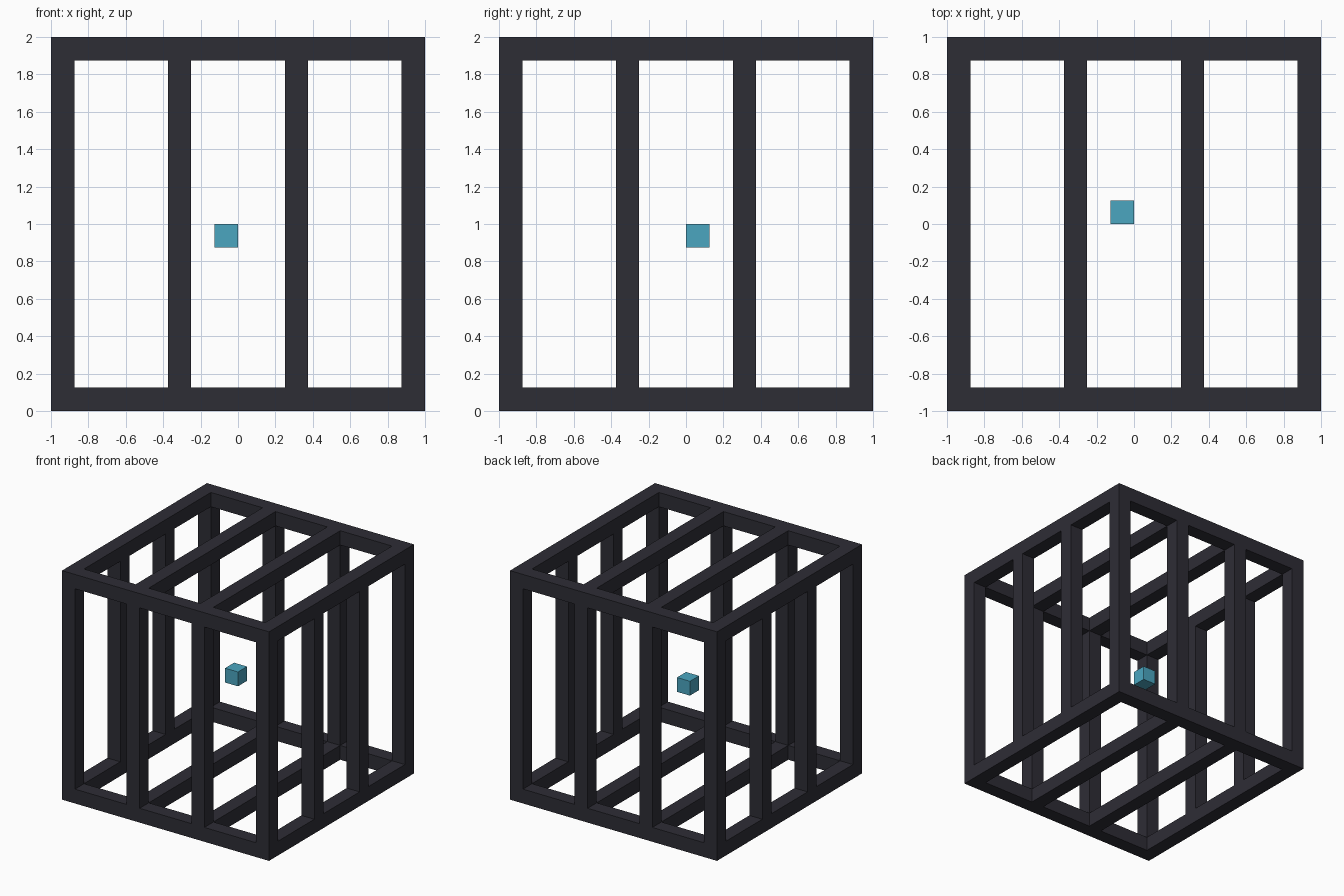
import bpy

cube = bpy.data.objects.get("Cube")
if cube:
    bpy.data.objects.remove(cube, do_unlink=True)

T = 0.125              # bar thickness
E = 1 - T / 2          # centre line of the outer frame
B = 0.3125             # offset of the inner bars
SPAN = 2 - 2 * T       # clear length between frame members


def material(name, rgb):
    m = bpy.data.materials.new(name)
    m.use_nodes = True
    m.diffuse_color = (*rgb, 1)
    m.node_tree.nodes["Principled BSDF"].inputs["Base Color"].default_value = (*rgb, 1)
    return m


charcoal = material("charcoal", (0.027, 0.026, 0.036))
teal = material("teal blue", (0.07, 0.38, 0.527))


def box(name, centre, size, mat):
    bpy.ops.mesh.primitive_cube_add(size=1, location=centre)
    ob = bpy.context.object
    ob.name = name
    ob.scale = size
    bpy.ops.object.transform_apply(location=False, rotation=False, scale=True)
    ob.data.materials.append(mat)
    return ob


X = {-1: "right", 1: "left"}
Y = {-1: "front", 1: "back"}
Z = {-1: "bottom", 1: "top"}

for a in (-1, 1):
    for b in (-1, 1):
        # Outer frame: full-height posts with rails fitted between them
        box(f"{Y[b]}_{X[a]}_post", (a * E, b * E, 1), (T, T, 2), charcoal)
        box(f"{Z[b]}_{Y[a]}_rail", (0, a * E, 1 + b * E), (SPAN, T, T), charcoal)
        box(f"{Z[b]}_{X[a]}_rail", (a * E, 0, 1 + b * E), (T, SPAN, T), charcoal)
        # Inner bars: upright on the four sides, front to back on top and bottom
        box(f"{Y[b]}_{X[a]}_bar", (a * B, b * E, 1), (T, T, SPAN), charcoal)
        box(f"{X[a]}_{Y[b]}_side_bar", (a * E, b * B, 1), (T, T, SPAN), charcoal)
        box(f"{Z[b]}_{X[a]}_bar", (a * B, 0, 1 + b * E), (T, SPAN, T), charcoal)

# Small floating block just off the middle of the cage
box("floating_block", (-T / 2, T / 2, 1 - T / 2), (T, T, T), teal)
